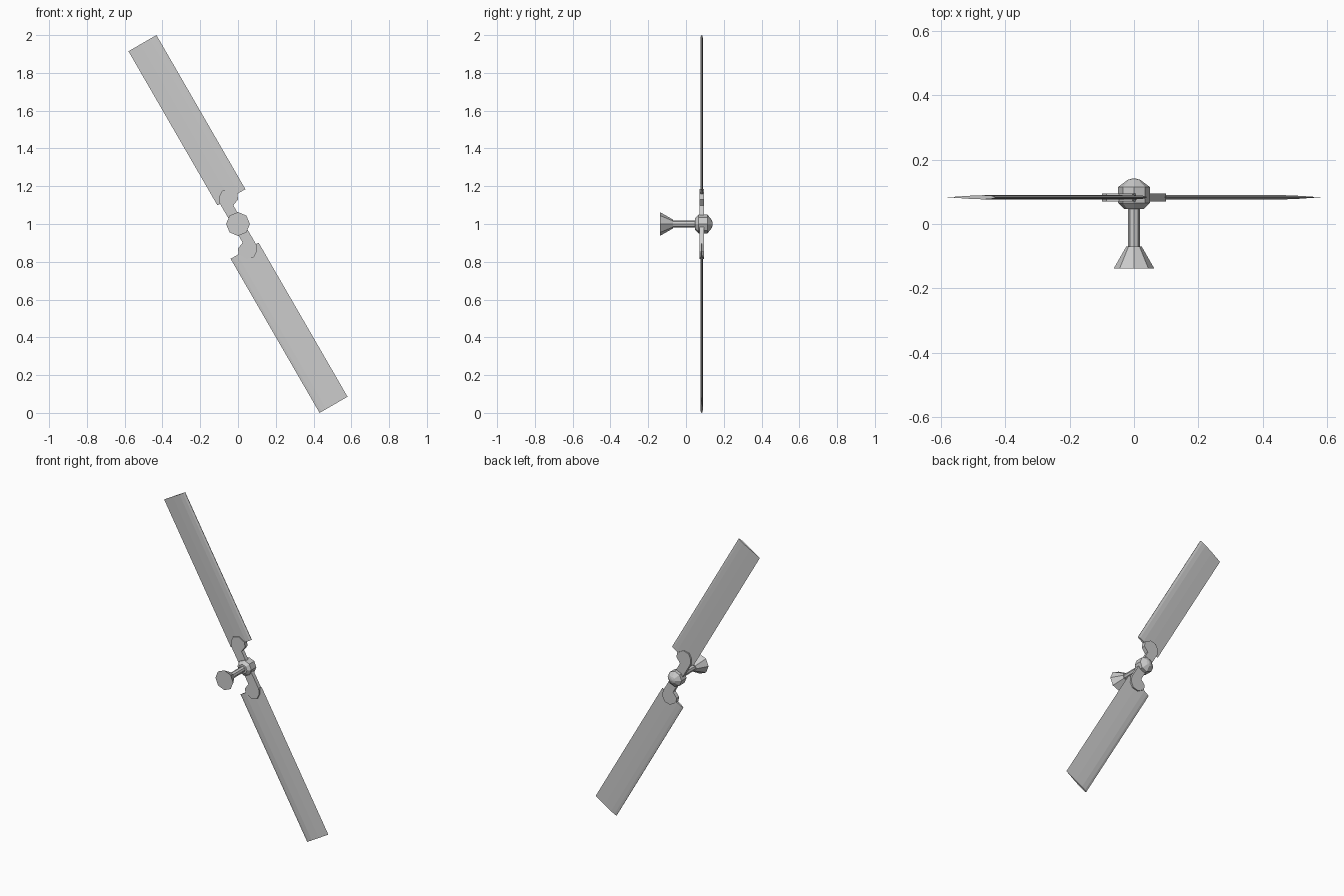
import bpy, bmesh, math
from mathutils import Vector, Matrix

if "Cube" in bpy.data.objects:
    bpy.data.objects.remove(bpy.data.objects["Cube"])

CENTRE_Z = 1.0
BLADE_Y = 0.083
TILT = math.radians(30)


def make_object(name, bm):
    bmesh.ops.recalc_face_normals(bm, faces=bm.faces)
    me = bpy.data.meshes.new(name)
    bm.to_mesh(me)
    bm.free()
    ob = bpy.data.objects.new(name, me)
    bpy.context.collection.objects.link(ob)
    return ob


def prism(name, outline, offset, turn):
    """Extrude an outline by an offset, then turn it about the shaft axis.
    Local axes: x across the blade, y along the shaft, z radially outward."""
    bm = bmesh.new()
    face = bm.faces.new([bm.verts.new(p) for p in outline])
    ext = bmesh.ops.extrude_face_region(bm, geom=[face])
    moved = [g for g in ext["geom"] if isinstance(g, bmesh.types.BMVert)]
    bmesh.ops.translate(bm, verts=moved, vec=Vector(offset))
    # the extrusion may keep or drop the starting cap: close it either way
    bmesh.ops.holes_fill(bm, edges=[e for e in bm.edges if e.is_boundary], sides=0)
    m = Matrix.Translation((0, 0, CENTRE_Z)) @ Matrix.Rotation(turn, 4, "Y")
    bmesh.ops.transform(bm, matrix=m, verts=bm.verts)
    return make_object(name, bm)


def lathe(name, profile, sides=8):
    """Closed solid of (y, radius) rings around the shaft axis."""
    bm = bmesh.new()
    rings = []
    for y, r in profile:
        rings.append([bm.verts.new((r * math.cos(a), y, CENTRE_Z + r * math.sin(a)))
                      for a in (2 * math.pi * i / sides for i in range(sides))])
    for a, b in zip(rings, rings[1:]):
        for i in range(sides):
            j = (i + 1) % sides
            bm.faces.new((a[i], a[j], b[j], b[i]))
    bm.faces.new(rings[0])
    bm.faces.new(rings[-1])
    return make_object(name, bm)


# Shaft with flared drive cone, and faceted hub
lathe("drive_cone", [(-0.138, 0.063), (-0.07, 0.024)])
lathe("shaft", [(-0.075, 0.018), (0.06, 0.018)])
lathe("hub", [(0.047, 0.03), (0.065, 0.049), (0.115, 0.049), (0.137, 0.02), (0.141, 0.006)])

# Thin aerofoil section (across, thickness) with the blunt edge at +across
section = [(-0.045, 0.0), (0.03, 0.0045), (0.085, 0.0065), (0.112, 0.005), (0.126, 0.0015),
           (0.126, -0.0015), (0.112, -0.005), (0.085, -0.0065), (0.03, -0.0045)]

# Blade grip outline (across, radial)
grip = [(-0.029, 0.0), (-0.029, 0.143), (-0.015, 0.174), (0.014, 0.194), (0.052, 0.184),
        (0.077, 0.142), (0.066, 0.113), (0.028, 0.098), (0.028, 0.0)]

# Two opposite blades and grips
for tag, turn in (("upper", -TILT), ("lower", math.pi - TILT)):
    prism(tag + "_blade", [(v, BLADE_Y + t, 0.14) for v, t in section], (0, 0, 0.942), turn)
    prism(tag + "_grip", [(v, BLADE_Y - 0.0125, u) for v, u in grip], (0, 0.025, 0), turn)
